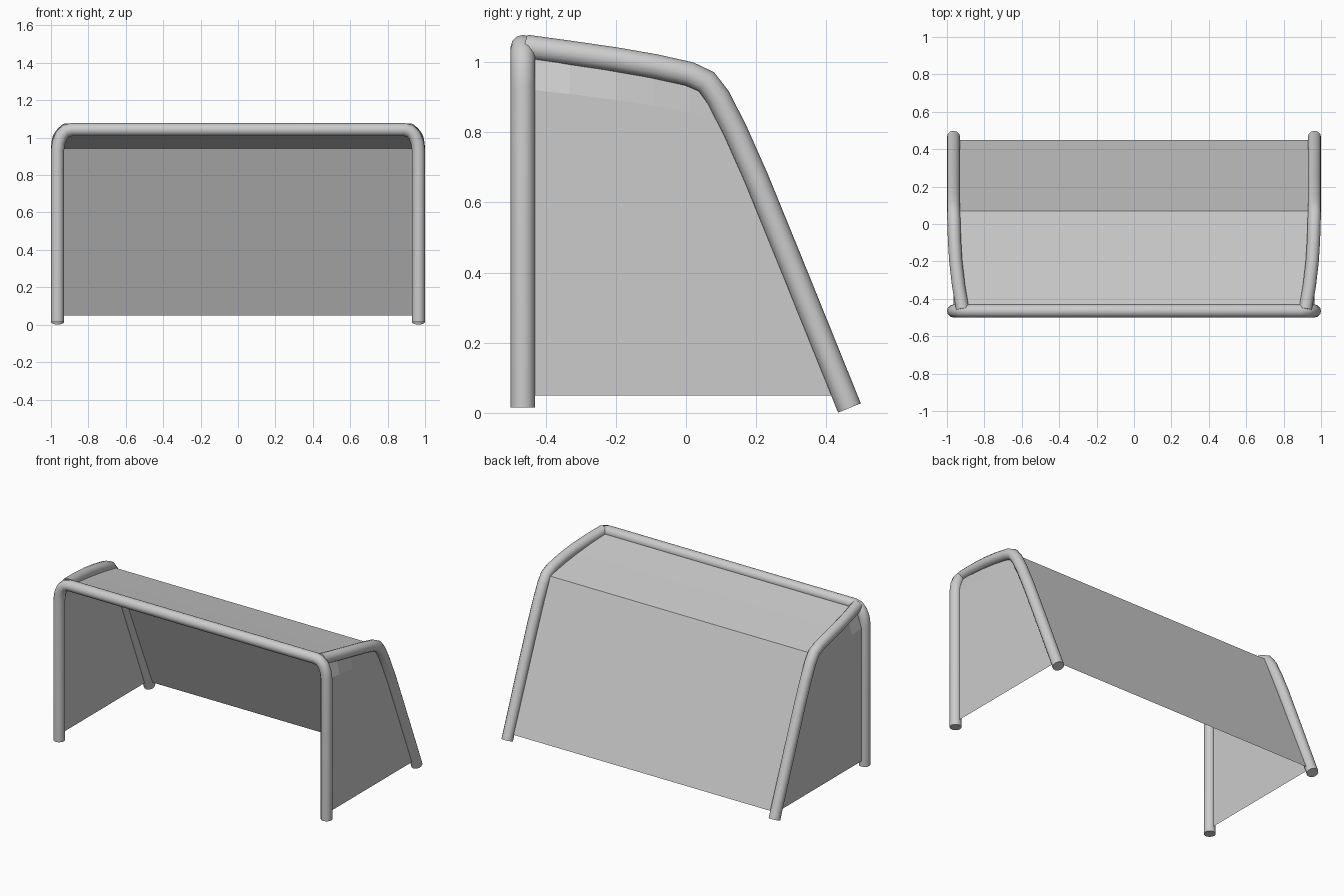
import bpy

if "Cube" in bpy.data.objects:
    bpy.data.objects.remove(bpy.data.objects["Cube"])

R = 0.035


def tube(name, points):
    """Round pipe with capped ends along a list of points."""
    cu = bpy.data.curves.new(name, 'CURVE')
    cu.dimensions = '3D'
    cu.bevel_depth = R
    cu.bevel_resolution = 4
    cu.use_fill_caps = True
    sp = cu.splines.new('POLY')
    sp.points.add(len(points) - 1)
    for p, co in zip(sp.points, points):
        p.co = (*co, 1)
    ob = bpy.data.objects.new(name, cu)
    bpy.context.collection.objects.link(ob)
    bpy.ops.object.select_all(action='DESELECT')
    ob.select_set(True)
    bpy.context.view_layer.objects.active = ob
    bpy.ops.object.convert(target='MESH')
    bpy.ops.object.shade_smooth_by_angle(angle=0.8)
    return bpy.context.object


def sheet(name, rows):
    """Net panel spanning equal-length rows of points."""
    n = len(rows[0])
    verts = [p for row in rows for p in row]
    faces = [(r * n + i, r * n + i + 1, (r + 1) * n + i + 1, (r + 1) * n + i)
             for r in range(len(rows) - 1) for i in range(n - 1)]
    me = bpy.data.meshes.new(name)
    me.from_pydata(verts, [], faces)
    ob = bpy.data.objects.new(name, me)
    bpy.context.collection.objects.link(ob)
    return ob


# Front frame: two posts and crossbar with rounded corners
half = [(0.965, 0.015), (0.965, 0.93), (0.959, 0.975), (0.943, 1.013),
        (0.92, 1.036), (0.89, 1.043)]
tube("front_frame", [(-x, -0.465, z) for x, z in half] +
     [(x, -0.465, z) for x, z in reversed(half)])

# Side rails: from the crossbar corner back, then bent down to the ground
rail = [(0.917, -0.455, 1.043), (0.938, -0.33, 1.026), (0.953, -0.2, 1.007),
        (0.96, -0.09, 0.988), (0.963, 0.01, 0.966), (0.965, 0.058, 0.944),
        (0.965, 0.092, 0.899), (0.965, 0.14, 0.805), (0.965, 0.2, 0.67),
        (0.965, 0.3, 0.425), (0.965, 0.466, 0.014)]
for side, s in (("right", 1), ("left", -1)):
    tube(side + "_rail", [(s * x, y, z) for x, y, z in rail])

    # Side net hangs from the rail, kept in line with the post lower down
    top = [(0.917, -0.465, 1.043)] + rail[1:-1] + [(0.965, 0.451, 0.051)]
    rows = [[(s * 0.965, y, 0.05) for x, y, z in top],
            [(s * 0.965, y, 0.05 + (z - 0.05) * 0.88) for x, y, z in top],
            [(s * x, y, z) for x, y, z in top]]
    sheet(side + "_net", rows if s > 0 else rows[::-1])

# Roof net tapers towards the crossbar, back net slopes to the ground
roof = [(0.915, -0.465, 1.043), (0.953, -0.2, 0.991), (0.965, 0.07, 0.942)]
sheet("roof_net", [[(-x, y, z), (x, y, z)] for x, y, z in reversed(roof)][::-1])
back = [(0.965, 0.07, 0.942), (0.965, 0.448, 0.05)]
sheet("back_net", [[(-x, y, z), (x, y, z)] for x, y, z in back])

# Consistent facing: roof and back outward
for name in ("roof_net", "back_net"):
    me = bpy.data.objects[name].data
    if me.polygons[0].normal.z < 0:
        me.flip_normals()
